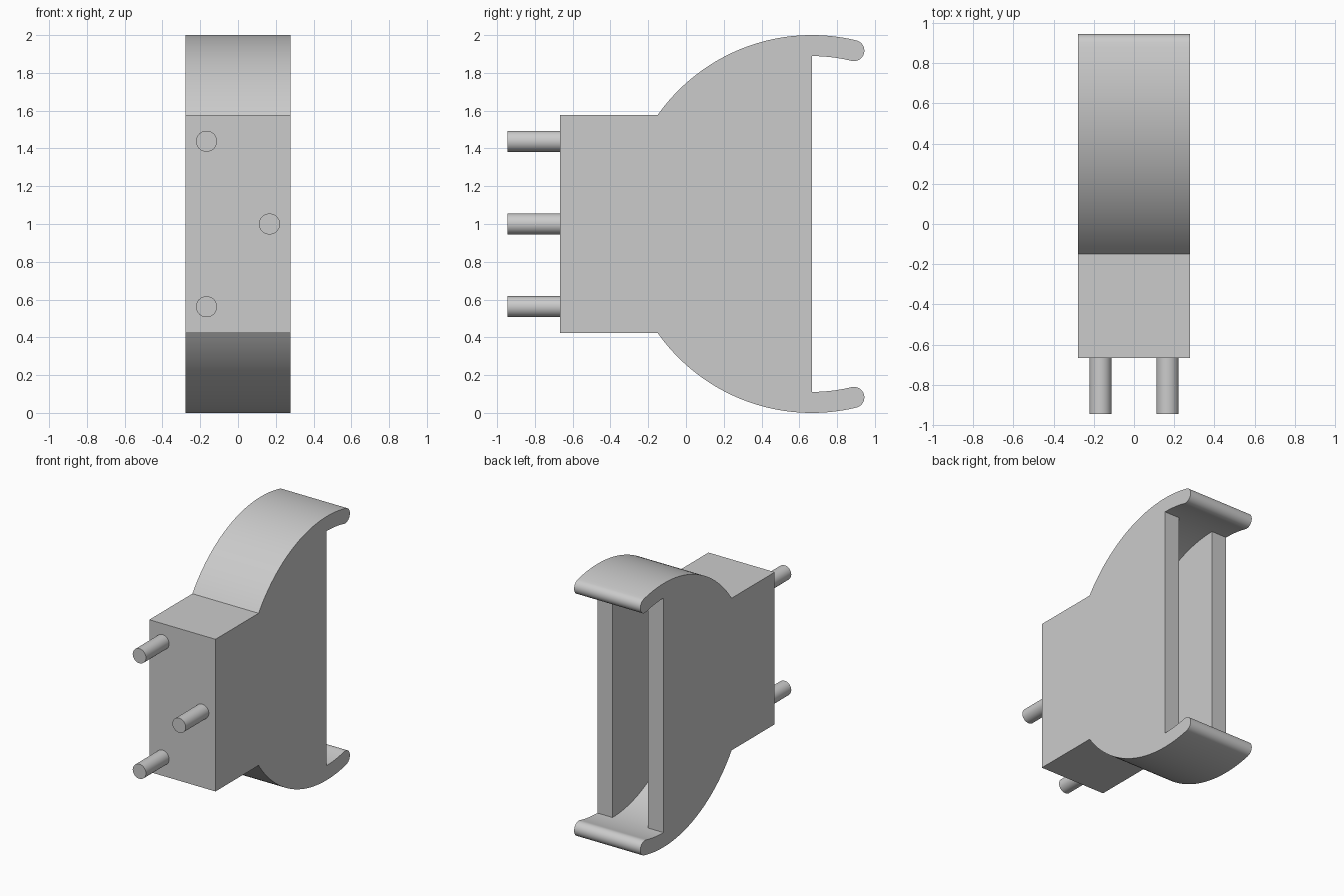
import bpy, bmesh
from math import sin, cos, radians, acos, asin, pi

cube = bpy.data.objects.get("Cube")
if cube:
    bpy.data.objects.remove(cube, do_unlink=True)

U = 1 / 18                      # base unit
HALF_W = 5 * U                  # half width of the housing
BACK, FRONT = 12 * U, -12 * U   # rear rim and front face
MID = 1.0                       # height of the arc centre
R_OUT, R_IN = 1.0, 1 - 2 * U
NECK = 0.577                    # half height of the front block
WALL = 0.128
TIP = 5 * U

grey = bpy.data.materials.new("plain grey")
grey.use_nodes = True
colour = (0.6, 0.6, 0.6, 1)
grey.diffuse_color = colour
grey.node_tree.nodes["Principled BSDF"].inputs["Base Color"].default_value = colour


def arc(r, a0, a1, n, cy=BACK, cz=0.0):
    """Points (y, height above middle), angle measured from the top towards the back."""
    steps = [a0 + (a1 - a0) * i / n for i in range(n + 1)]
    return [(cy + r * sin(a), cz + r * cos(a)) for a in steps]


def finish(ob):
    ob.data.materials.clear()
    ob.data.materials.append(grey)
    bpy.ops.object.select_all(action='DESELECT')
    ob.select_set(True)
    bpy.context.view_layer.objects.active = ob
    bpy.ops.object.shade_smooth_by_angle(angle=radians(25))


def prism(name, upper, half_w):
    """Mirror an upper half outline about the middle height and extrude it across x."""
    outline = upper + [(y, -h) for y, h in reversed(upper)]
    bm = bmesh.new()
    face = bm.faces.new([bm.verts.new((-half_w, y, MID + h)) for y, h in outline])
    out = bmesh.ops.extrude_face_region(bm, geom=[face])
    verts = [v for v in out["geom"] if isinstance(v, bmesh.types.BMVert)]
    bmesh.ops.translate(bm, verts=verts, vec=(2 * half_w, 0, 0))
    bmesh.ops.recalc_face_normals(bm, faces=bm.faces)
    mesh = bpy.data.meshes.new(name)
    bm.to_mesh(mesh)
    bm.free()
    ob = bpy.data.objects.new(name, mesh)
    bpy.context.collection.objects.link(ob)
    return ob


# Housing: front block, round shoulder, hooked lip with a rounded tip
r_mid, r_tip = (R_OUT + R_IN) / 2, (R_OUT - R_IN) / 2
lip = asin((TIP - r_tip) / r_mid)
tip_y, tip_h = BACK + r_mid * sin(lip), r_mid * cos(lip)
upper = [(FRONT, NECK)]
upper += arc(R_OUT, -acos(NECK / R_OUT), lip, 48)
upper += arc(r_tip, lip, lip + pi, 14, tip_y, tip_h)[1:]
upper += arc(R_IN, lip, 0, 10)[1:]
housing = prism("housing", upper, HALF_W)

# Cavity open to the rear, following the inside of the shoulder
depth = asin((BACK + 0.11) / R_IN)
cavity = arc(R_IN, -depth, 0, 40) + [(BACK + 0.06, 0.8)]
cutter = prism("cavity_cutter", cavity, HALF_W - WALL)
cutter.hide_render = True
cut = housing.modifiers.new("cavity", 'BOOLEAN')
cut.operation, cut.solver, cut.object = 'DIFFERENCE', 'EXACT', cutter
bpy.context.view_layer.objects.active = housing
bpy.ops.object.modifier_apply(modifier=cut.name)
bpy.data.objects.remove(cutter, do_unlink=True)
finish(housing)

# Three contact pins on the front face
pins = {"upper_pin": (-3 * U, 0.438), "middle_pin": (3 * U, 0), "lower_pin": (-3 * U, -0.438)}
for name, (x, h) in pins.items():
    bpy.ops.mesh.primitive_cylinder_add(
        vertices=40, radius=U, depth=TIP + 0.02,
        location=(x, FRONT - TIP / 2 + 0.01, MID + h), rotation=(pi / 2, 0, 0))
    pin = bpy.context.object
    pin.name = name
    finish(pin)
